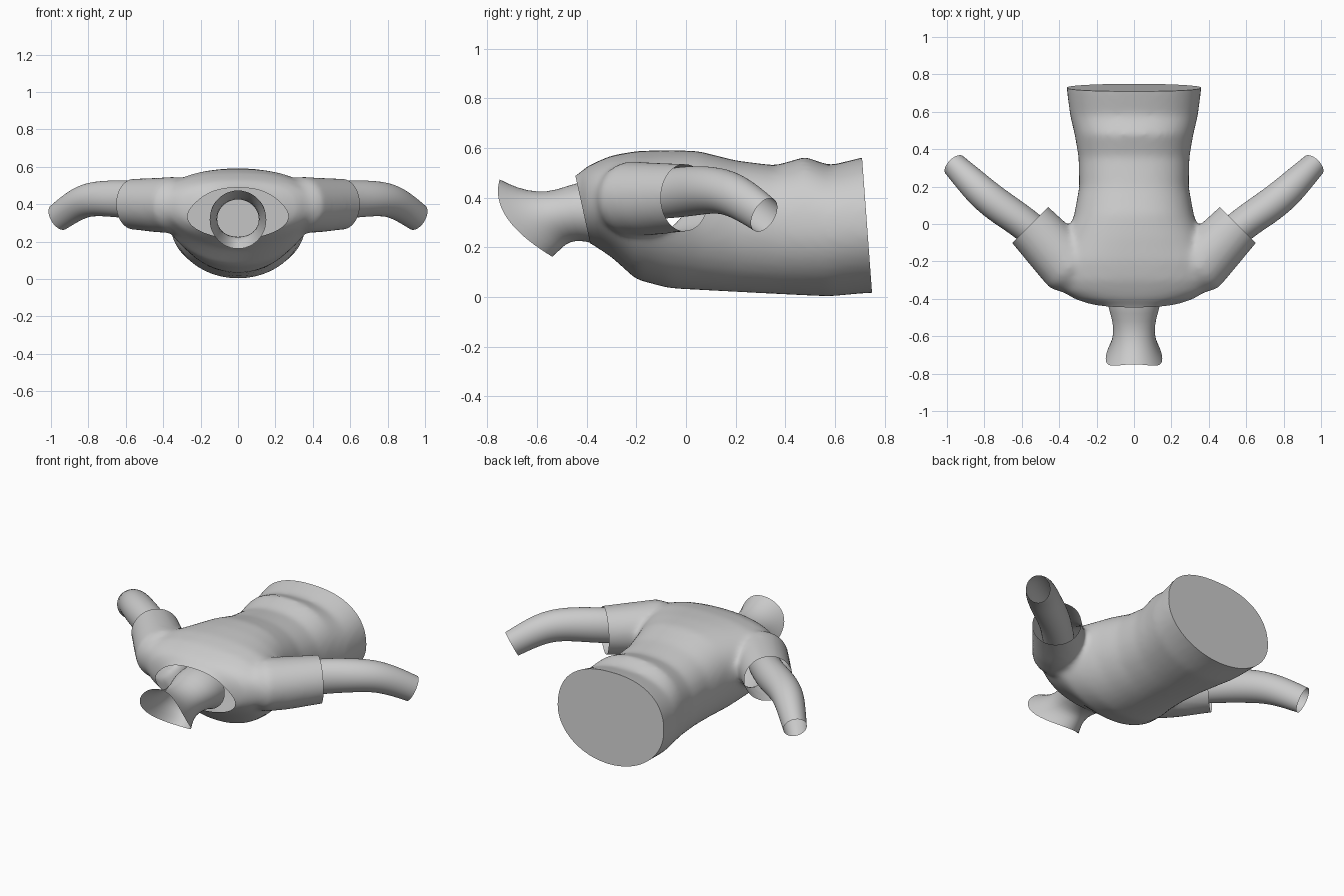
import bpy, bmesh
from math import sin, cos, pi, radians
from mathutils import Vector

if "Cube" in bpy.data.objects:
    bpy.data.objects.remove(bpy.data.objects["Cube"])

grey = bpy.data.materials.new("plain_grey")
grey.use_nodes = True
grey.diffuse_color = (0.6, 0.6, 0.6, 1)
grey.node_tree.nodes["Principled BSDF"].inputs["Base Color"].default_value = (0.6, 0.6, 0.6, 1)


def loft(bm, rings, caps=False):
    """Skin a list of equal-sized point rings."""
    rows = [[bm.verts.new(p) for p in ring] for ring in rings]
    n = len(rows[0])
    for a, b in zip(rows, rows[1:]):
        for i in range(n):
            j = (i + 1) % n
            bm.faces.new((a[i], a[j], b[j], b[i]))
    if caps:
        bm.faces.new(rows[0][::-1])
        bm.faces.new(rows[-1])


def tube_rings(stations, side, n=16):
    """Rings square to a path of (x, y, z, width radius, height radius)."""
    pts = [Vector((s[0] * side, s[1], s[2])) for s in stations]
    rings = []
    for i, (c, s) in enumerate(zip(pts, stations)):
        t = (pts[min(i + 1, len(pts) - 1)] - pts[max(i - 1, 0)]).normalized()
        across = t.cross(Vector((0, 0, 1))).normalized()
        up = across.cross(t)
        rings.append([c + across * s[3] * cos(2 * pi * k / n) + up * s[4] * sin(2 * pi * k / n)
                      for k in range(n)])
    return rings


def add_object(name, bm, subdivide=0):
    bmesh.ops.recalc_face_normals(bm, faces=bm.faces)
    mesh = bpy.data.meshes.new(name)
    bm.to_mesh(mesh)
    bm.free()
    mesh.materials.append(grey)
    ob = bpy.data.objects.new(name, mesh)
    bpy.context.collection.objects.link(ob)
    if subdivide:
        mod = ob.modifiers.new("round", 'SUBSURF')
        mod.levels = mod.render_levels = subdivide
    return ob


def smooth(ob):
    bpy.ops.object.select_all(action='DESELECT')
    ob.select_set(True)
    bpy.context.view_layer.objects.active = ob
    bpy.ops.object.shade_smooth_by_angle(angle=radians(40))


def cut(bm, point, normal, inside):
    """Trim the chosen region beyond a plane and return the cut edges."""
    verts = {v for v in bm.verts if inside(v.co)}
    edges = [e for e in bm.edges if all(v in verts for v in e.verts)]
    faces = [f for f in bm.faces if all(v in verts for v in f.verts)]
    out = bmesh.ops.bisect_plane(bm, geom=list(verts) + edges + faces, dist=1e-5,
                                 plane_co=point, plane_no=Vector(normal).normalized(),
                                 clear_outer=True)
    return [e for e in out["geom_cut"] if isinstance(e, bmesh.types.BMEdge)]


# Torso sections: y, half width, bottom, top, height of the widest point
torso = [(0.84, .37, .02, .57, .29), (0.72, .36, .015, .565, .29), (0.58, .342, .002, .53, .28),
         (0.48, .318, .006, .565, .28), (0.36, .297, .012, .53, .29), (0.2, .293, .02, .55, .31),
         (0.05, .32, .028, .588, .34), (-0.07, .36, .035, .592, .37), (-0.2, .41, .07, .588, .4),
         (-0.3, .41, .16, .57, .4), (-0.36, .385, .2, .545, .39), (-0.40, .32, .225, .525, .38),
         (-0.44, .2, .235, .49, .36), (-0.5, .15, .25, .46, .36)]
sleeve = [(.265, -.31, .40, .10, .10), (.334, -.235, .397, .16, .15), (.417, -.15, .395, .152, .148),
          (.555, -.005, .40, .138, .137), (.62, .063, .40, .135, .135)]

bm = bmesh.new()
rings = []
for y, w, low, high, mid in torso:
    ring = []
    for k in range(40):
        c, s = cos(pi * k / 20), sin(pi * k / 20)
        if s > 0:  # flatter, fuller upper side
            ring.append((w * (abs(c) ** .85) * (1 if c > 0 else -1), y, mid + (high - mid) * s ** .85))
        else:
            ring.append((w * c, y, mid + (mid - low) * s))
    rings.append(ring)
loft(bm, rings, caps=True)
for side in (1, -1):
    loft(bm, tube_rings(sleeve, side, 24), caps=True)
form = add_object("shirt_form", bm)

# Fuse torso and sleeves into one soft skin
mod = form.modifiers.new("fuse", 'REMESH')
mod.mode = 'VOXEL'
mod.voxel_size = 0.016
mod = form.modifiers.new("soften", 'SMOOTH')
mod.factor = 0.5
mod.iterations = 12
skin = bpy.data.meshes.new_from_object(form.evaluated_get(bpy.context.evaluated_depsgraph_get()))
bm = bmesh.new()
bm.from_mesh(skin)
bpy.data.objects.remove(form)
bpy.data.meshes.remove(skin)

# Open the collar and cuffs, close the hem with a flat face
cut(bm, (0, -.435, .44), (0, -.25, -.055), lambda p: p.y < -.3)
for side in (1, -1):
    cut(bm, (.555 * side, -.005, .4), (side, 1, 0), lambda p: p.x * side > .4 and p.y < .3)
hem = cut(bm, (0, .73, .28), (0, .54, .04), lambda p: p.y > .5)
bmesh.ops.edgeloop_fill(bm, edges=hem)
smooth(add_object("shirt", bm))

# Neck: top y, top z, bottom y, bottom z, half width, sideways sweep
neck = [(-.34, .47, -.34, .2, .15, 0), (-.44, .465, -.40, .225, .148, 0),
        (-.52, .43, -.45, .225, .118, .02), (-.60, .422, -.48, .215, .108, .04),
        (-.68, .44, -.51, .185, .125, .06), (-.75, .475, -.535, .16, .153, .08)]
bm = bmesh.new()
rings = []
for y1, z1, y0, z0, w, sweep in neck:
    ring = []
    for k in range(24):
        a = 2 * pi * k / 24
        f = (1 + sin(a)) / 2
        ring.append((w * cos(a), y0 + (y1 - y0) * f - sweep * cos(a) ** 2, z0 + (z1 - z0) * f))
    rings.append(ring)
loft(bm, rings)
smooth(add_object("neck", bm, 1))

# Bare forearms, open at the wrist
arm = [(.44, -.13, .41, .09, .10), (.57, -.005, .425, .09, .105), (.71, .085, .432, .093, .098),
       (.81, .165, .425, .09, .092), (.885, .24, .385, .08, .085), (.96, .315, .33, .068, .078)]
for side, name in ((1, "left_arm"), (-1, "right_arm")):
    bm = bmesh.new()
    loft(bm, tube_rings(arm, side))
    smooth(add_object(name, bm, 2))
